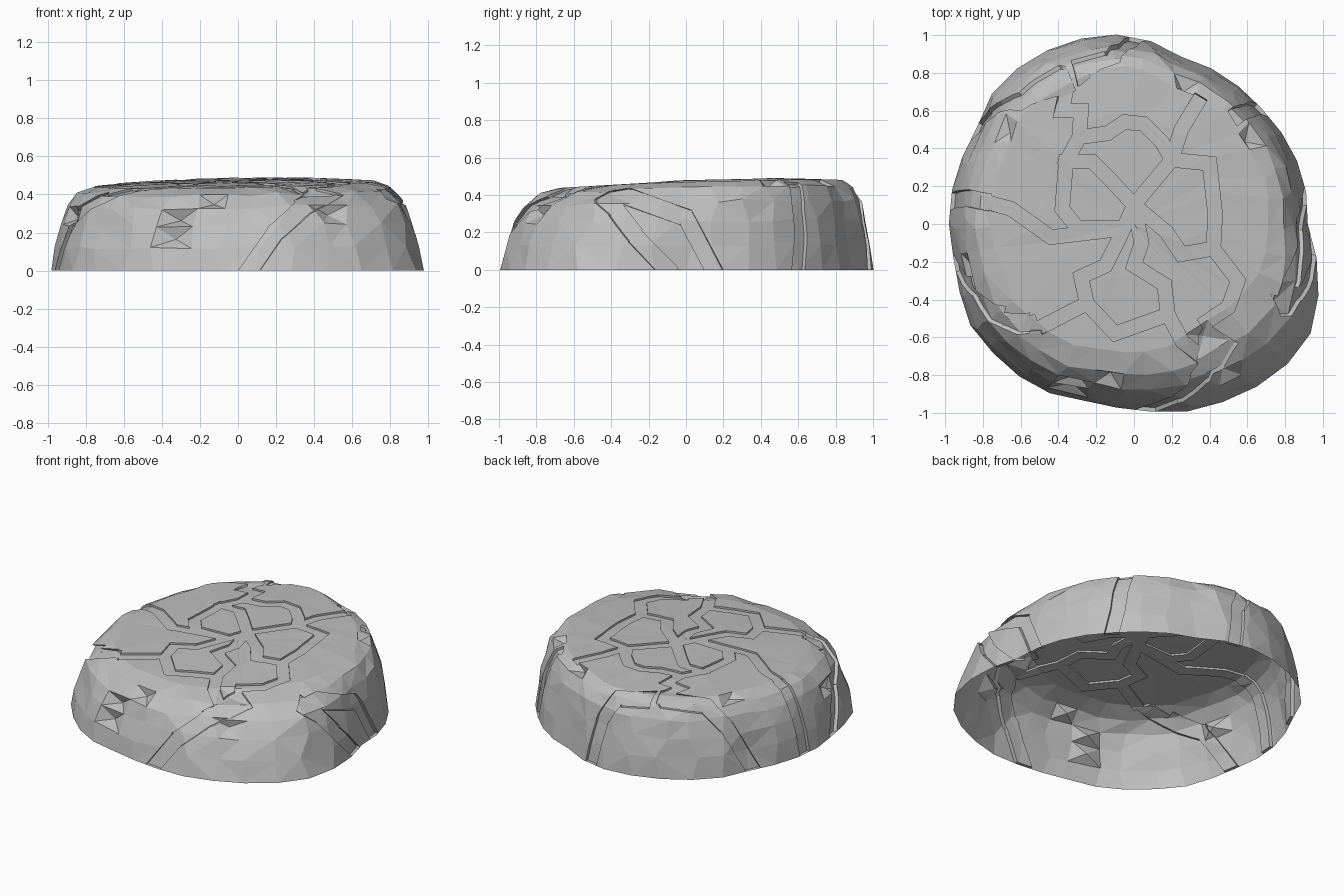
import bpy, bmesh, math, random
from mathutils import Vector

if "Cube" in bpy.data.objects:
    bpy.data.objects.remove(bpy.data.objects["Cube"], do_unlink=True)

stone = bpy.data.materials.new("grey stone")
stone.use_nodes = True
colour = (0.52, 0.52, 0.52, 1)
stone.diffuse_color = colour
stone.node_tree.nodes["Principled BSDF"].inputs["Base Color"].default_value = colour

# footprint radius in hundredths, every 15 degrees from +x
FOOT = [92, 93, 92, 91, 92, 92, 100, 102, 103, 103, 97, 98,
        98, 97, 102, 101, 101, 97, 98, 103, 106, 110, 110, 101]
# side profile: (fraction of the radius, height)
PROFILE = [(1, 0), (.978, .13), (.95, .25), (.918, .35),
           (.86, .42), (.77, .455), (.45, .47)]
SEGMENTS = 34


def foot_radius(angle):
    step = angle / (2 * math.pi) * len(FOOT)
    i, part = int(step), step % 1
    return (FOOT[i % 24] * (1 - part) + FOOT[(i + 1) % 24] * part) / 100


def boulder():
    """Rough dome of stacked rings, open underneath."""
    random.seed(4)
    bm = bmesh.new()
    rings = []
    for level, (f, z) in enumerate(PROFILE):
        rough = min(level, 1)
        bumpy = .01 if level < 5 else .002
        ring = []
        for k in range(SEGMENTS):
            a = 2 * math.pi * (k + rough * random.uniform(-.22, .22)) / SEGMENTS
            a %= 2 * math.pi
            shoulder = 1 + .5 * max(0, math.cos(a - math.radians(313))) ** 6
            inward = (1 - f) * (1 - .25 * math.sin(a)) * shoulder
            r = foot_radius(a) * (1 - inward) + rough * random.uniform(-.008, .008)
            x, y = r * math.cos(a), r * math.sin(a)
            h = z + rough * random.uniform(-bumpy, bumpy) + (.02 * x + .03 * y) * z / .47
            ring.append(bm.verts.new((x, y, h)))
        rings.append(ring)
    for low, high in zip(rings, rings[1:]):
        for k in range(SEGMENTS):
            n = (k + 1) % SEGMENTS
            bm.faces.new((low[k], low[n], high[n], high[k]))
    peak = bm.verts.new((0, 0, .472))
    for k in range(SEGMENTS):
        bm.faces.new((rings[-1][k], rings[-1][(k + 1) % SEGMENTS], peak))
    return bm


def flank(p):
    """0 on the top, 1 on the sides."""
    return min(1, max(0, (math.hypot(p.x, p.y) - .72) / .15))


def outward(p):
    w = flank(p)
    flat = Vector((p.x, p.y, 0)).normalized()
    return (flat * w + Vector((0, 0, 1.02 - w))).normalized()


def crack_segments(path, width):
    """For each stretch of a crack: its box and the four planes around it."""
    pts = [Vector(p if len(p) == 3 else (*p, .465)) for p in path]
    aims = [(b - a).normalized() for a, b in zip(pts, pts[1:])]
    pts[0] -= aims[0] * width * .4
    pts[-1] += aims[-1] * width * .4
    mitres = [aims[0]] + [(a + b).normalized() for a, b in zip(aims, aims[1:])] + [aims[-1]]
    stretches = []
    for i, aim in enumerate(aims):
        a, b = pts[i], pts[i + 1]
        mid = (a + b) / 2
        side = aim.cross(outward(mid)).normalized()
        planes = [(mid + side * width / 2, side), (mid - side * width / 2, -side),
                  (a, -mitres[i]), (b, mitres[i + 1])]
        low = [min(p, q) - .08 for p, q in zip(a, b)]
        high = [max(p, q) + .08 for p, q in zip(a, b)]
        stretches.append((low, high, planes))
    return stretches


def touches(face, low, high):
    for axis in range(3):
        values = [v.co[axis] for v in face.verts]
        if max(values) < low[axis] or min(values) > high[axis]:
            return False
    return True


def inside(face, stretch):
    low, high, planes = stretch
    c = face.calc_center_median()
    return (all(l <= v <= h for l, v, h in zip(low, c, high))
            and all((c - co).dot(no) < 0 for co, no in planes))


# cracks on the top as (x, y)
hub = (0, .1)
TOP_CRACKS = [
    [hub, (-.13, .24), (-.22, .33), (-.36, .33), (-.38, .08), (-.3, -.02), (-.1, -.02)],
    [hub, (.2, .34), (.4, .32), (.43, .05), (.42, -.13), (.25, -.16), (.17, -.04), hub],
    [(-.36, .33), (-.29, .46), (-.14, .48), (-.05, .54), (.05, .53), (.15, .43), (.2, .34)],
    [(-.29, .46), (-.28, .6), (-.38, .6), (-.36, .7)],
    [(.2, .34), (.25, .5), (.34, .65)],
    [hub, (-.08, -.08), (-.15, -.22), (-.28, -.28), (-.25, -.42), (-.5, -.55), (-.63, -.58)],
    [(-.1, -.03), (-.44, -.07), (-.65, .08), (-.8, .12)],
    [hub, (.04, -.1), (.0, -.22), (.16, -.32), (.18, -.48), (-.1, -.58), (-.25, -.42)],
    [(.42, -.13), (.55, -.3), (.5, -.44), (.38, -.52)],
    [(.18, -.48), (.26, -.63), (.36, -.72)],
]
# cracks running down the flanks as (x, y, z)
SIDE_CRACKS = [
    [(.5, -.65, .42), (.36, -.85, .34), (.2, -.95, .2), (.06, -1, 0)],
    [(.84, -.47, .4), (.92, -.4, .33), (.97, -.28, .18), (.95, -.1, 0)],
    [(.86, -.4, .42), (.88, 0, .28), (.92, .15, 0)],
    [(.55, .58, .45), (.63, .62, .33), (.66, .63, .18), (.66, .58, 0)],
    [(-.28, .8, .44), (-.1, .84, .42), (-.04, .93, .3), (.02, 1, 0)],
    [(-.36, .74, .44), (-.6, .64, .42), (-.72, .6, .3), (-.86, .5, 0)],
    [(-.8, .12, .43), (-.9, .14, .35), (-.97, .12, 0)],
    [(-.6, -.56, .44), (-.73, -.55, .4), (-.88, -.36, .28), (-.95, -.2, 0)],
]
# pits knocked out of the rim: x, y, z, depth
PITS = [(.36, .75, .45, .05), (.68, .42, .46, .05), (-.68, .45, .45, .03),
        (-.93, -.18, .3, .05), (-.38, -.86, .28, .05), (-.38, -.88, .18, .04),
        (-.16, -.84, .38, .04), (.42, -.58, .45, .04), (.55, -.8, .25, .04)]

bm = boulder()
for x, y, z, depth in PITS:
    spot = Vector((x, y, z))
    face = min(bm.faces, key=lambda f: (f.calc_center_median() - spot).length)
    tip = bmesh.ops.poke(bm, faces=[face])["verts"][0]
    tip.co -= spot.normalized() * depth
bmesh.ops.triangulate(bm, faces=bm.faces[:])

# score the crack outlines into the surface
stretches = [s for path in TOP_CRACKS for s in crack_segments(path, .075)]
stretches += [s for path in SIDE_CRACKS for s in crack_segments(path, .09)]
for low, high, planes in stretches:
    for co, no in planes:
        faces = [f for f in bm.faces if touches(f, low, high)]
        edges = {e for f in faces for e in f.edges}
        verts = {v for f in faces for v in f.verts}
        bmesh.ops.bisect_plane(bm, geom=[*verts, *edges, *faces], dist=1e-5,
                               plane_co=co, plane_no=no)

# sink the scored strips, deeper on the flanks
floor = [f for f in bm.faces if any(inside(f, s) for s in stretches)]
sunk = bmesh.ops.extrude_face_region(bm, geom=floor)["geom"]
for v in sunk:
    if isinstance(v, bmesh.types.BMVert):
        v.co -= outward(v.co) * (.012 + .01 * flank(v.co))
        v.co.z = max(v.co.z, 0)
bmesh.ops.delete(bm, geom=[f for f in floor if f.is_valid], context='FACES')

mesh = bpy.data.meshes.new("boulder")
bm.to_mesh(mesh)
bm.free()
mesh.materials.append(stone)
bpy.context.collection.objects.link(bpy.data.objects.new("boulder", mesh))
